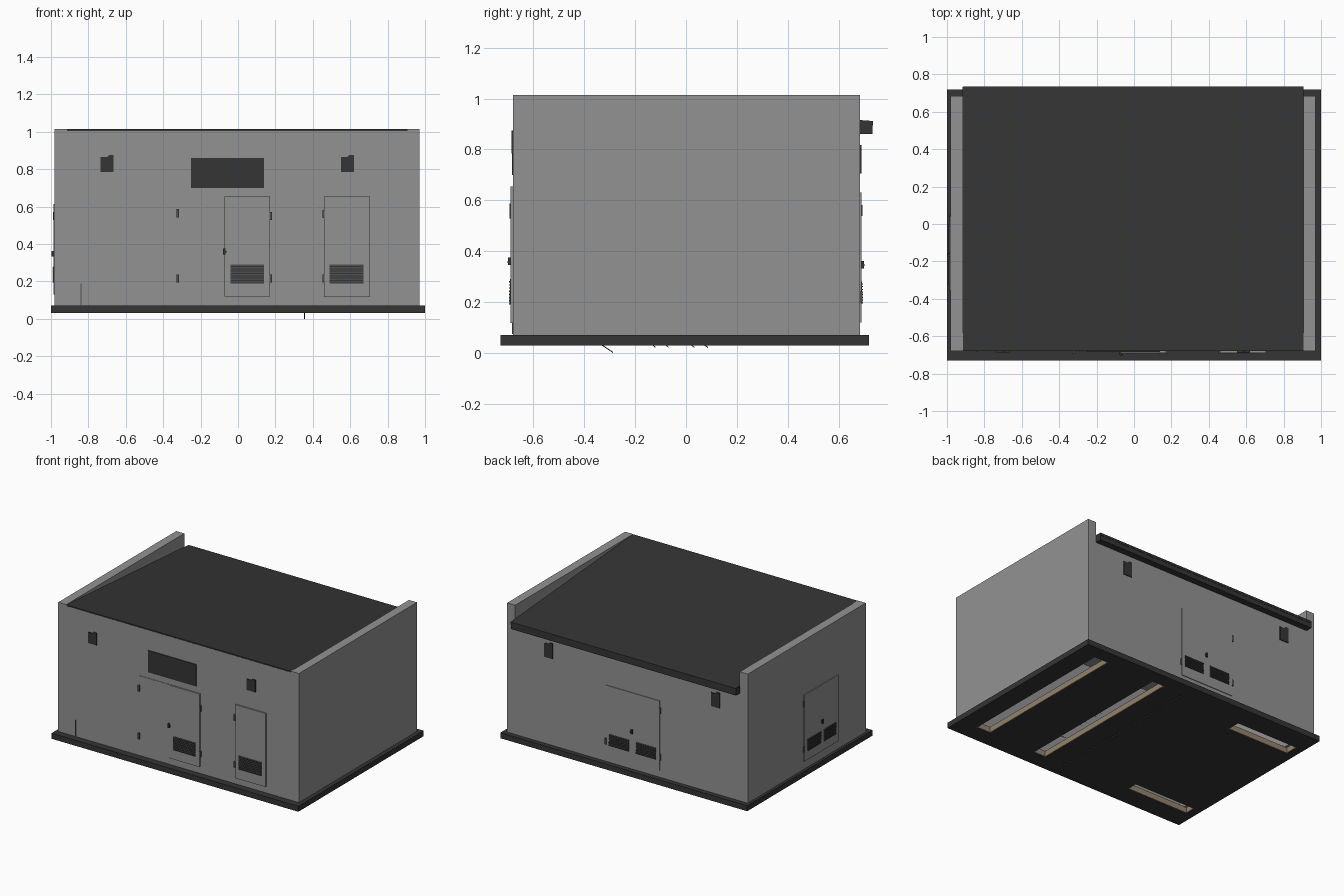
import bpy, bmesh
from mathutils import Matrix, Vector

if "Cube" in bpy.data.objects:
    bpy.data.objects.remove(bpy.data.objects["Cube"])


def mat(name, r, g, b):
    m = bpy.data.materials.new(name)
    m.diffuse_color = (r, g, b, 1)
    m.use_nodes = True
    m.node_tree.nodes["Principled BSDF"].inputs["Base Color"].default_value = m.diffuse_color
    return m


WALL = mat("wall_grey", 0.29, 0.29, 0.29)
DARK = mat("dark_grey", 0.035, 0.035, 0.035)
VENT = mat("vent_grey", 0.08, 0.08, 0.08)
TAN = mat("tan_lining", 0.29, 0.225, 0.155)


def finish(name, bm, material):
    bmesh.ops.recalc_face_normals(bm, faces=bm.faces)
    me = bpy.data.meshes.new(name)
    bm.to_mesh(me)
    bm.free()
    me.materials.append(material)
    ob = bpy.data.objects.new(name, me)
    bpy.context.collection.objects.link(ob)
    return ob


def boxes(name, material, spans):
    """One object from boxes given as (x0, x1, y0, y1, z0, z1)."""
    bm = bmesh.new()
    for x0, x1, y0, y1, z0, z1 in spans:
        size = Matrix.Diagonal((abs(x1 - x0), abs(y1 - y0), abs(z1 - z0), 1))
        mid = Matrix.Translation(((x0 + x1) / 2, (y0 + y1) / 2, (z0 + z1) / 2))
        bmesh.ops.create_cube(bm, size=1, matrix=mid @ size)
    return finish(name, bm, material)


def prism(name, material, pts, offset):
    """Flat outline pushed along an offset."""
    bm = bmesh.new()
    f = bm.faces.new([bm.verts.new(p) for p in pts])
    r = bmesh.ops.extrude_face_region(bm, geom=[f])
    vs = [g for g in r["geom"] if isinstance(g, bmesh.types.BMVert)]
    bmesh.ops.translate(bm, vec=Vector(offset), verts=vs)
    return finish(name, bm, material)


# Wall outlines
X0, X1, Y0, Y1, T = -0.98, 0.97, -0.68, 0.685, 0.065


def on_wall(side, u0, u1, z0, z1, d0, d1):
    """Box on an outside wall: u runs along the wall, d is outward."""
    if side == "front":
        return (u0, u1, Y0 - d1, Y0 - d0, z0, z1)
    if side == "back":
        return (u0, u1, Y1 + d0, Y1 + d1, z0, z1)
    return (X0 - d1, X0 - d0, u0, u1, z0, z1)


# Base slab with floor trenches cut through
slots = [(0.74, 0.86, -0.60, 0.62), (0.255, 0.36, -0.61, 0.62),
         (-0.94, -0.43, 0.455, 0.56), (-0.94, -0.43, -0.58, -0.495)]
slab = boxes("base_slab", DARK, [(-1, 1, -0.73, 0.72, 0.03, 0.07)])
cutter = boxes("slot_cutter", DARK,
               [(a, b, c, d, 0, 0.1) for a, b, c, d in slots]
               + [(0.085, 0.095, -0.62, 0.595, 0.02, 0.04)])
cutter.hide_render = True
mod = slab.modifiers.new("slots", "BOOLEAN")
mod.operation, mod.solver, mod.object = "DIFFERENCE", "EXACT", cutter
bpy.context.view_layer.objects.active = slab
bpy.ops.object.modifier_apply(modifier=mod.name)
bpy.data.objects.remove(cutter)

# Tan lining around every trench
lining = []
for a, b, c, d in slots:
    t, z0, z1 = 0.006, 0.031, 0.072
    lining += [(a, a + t, c, d, z0, z1), (b - t, b, c, d, z0, z1),
               (a, b, c, c + t, z0, z1), (a, b, d - t, d, z0, z1)]
boxes("trench_lining", TAN, lining)

# Small hanging cable ends below the second trench
for i, (y, dy, z) in enumerate([(-0.335, 0.048, 0.0), (-0.135, 0.015, 0.02),
                                (-0.083, 0.015, 0.02), (0.015, 0.018, 0.02),
                                (0.068, 0.018, 0.02)]):
    prism("cable_end_%d" % i, VENT,
          [(0.352, y, 0.032), (0.352, y + dy, z), (0.352, y + dy, z + 0.004),
           (0.352, y, 0.036)], (0.006, 0, 0))

# Walls: two full-height sides, front, and a lower back
boxes("side_walls", WALL, [(X0, X0 + T, Y0, Y1, 0.07, 1.015),
                           (X1 - T, X1, Y0, Y1, 0.07, 1.015)])
boxes("front_wall", WALL, [(X0 + T, X1 - T, Y0, Y0 + T, 0.07, 1.005)])
boxes("back_wall", WALL, [(X0 + T, X1 - T, Y1 - T, Y1, 0.07, 0.90)])
boxes("ceiling", WALL, [(X0 + T, X1 - T, Y0 + T, Y1 - T, 0.87, 0.88)])

# Roof sloping to the back, with its gutter
xa, xb = X0 + T, X1 - T
prism("roof", DARK, [(xa, -0.6795, 1.014), (xa, 0.735, 0.912),
                     (xa, 0.735, 0.895), (xa, -0.6795, 0.997)], (xb - xa, 0, 0))
boxes("gutter", DARK, [(xa - 0.003, xb, Y1, 0.733, 0.86, 0.908)])


# Doors, louvres, hinges and knobs
def louvre(side, name, u0, u1, z0, z1, d):
    boxes(name + "_backing", VENT, [on_wall(side, u0, u1, z0, z1, 0, d + 0.002)])
    n = 8
    p = (z1 - z0) / n
    boxes(name + "_slats", DARK,
          [on_wall(side, u0, u1, z0 + i * p, z0 + (i + 0.4) * p, d, d + 0.006)
           for i in range(n)])


def door(side, name, leaves, vents, hinges, knob=None):
    boxes(name, WALL, [on_wall(side, a, b, z0, z1, 0, d)
                       for a, b, z0, z1, d in leaves])
    d = leaves[0][4]
    for i, (a, b, z0, z1) in enumerate(vents):
        louvre(side, "%s_louvre_%d" % (name, i), a, b, z0, z1, d)
    boxes(name + "_hinges", VENT,
          [on_wall(side, u - 0.006, u + 0.006, z - 0.022, z + 0.022, 0, d + 0.004)
           for u, z in hinges])
    if knob:
        u, z = knob
        boxes(name + "_knob", DARK,
              [on_wall(side, u - 0.008, u + 0.006, z - 0.015, z + 0.015, 0, d + 0.01),
               on_wall(side, u - 0.003, u + 0.01, z - 0.006, z + 0.002, 0, d + 0.012)])


door("front", "front_double_door",
     [(-0.072, 0.172, 0.12, 0.655, 0.01), (-0.32, -0.074, 0.12, 0.655, 0.003)],
     [(-0.04, 0.14, 0.19, 0.29)],
     [(-0.322, 0.565), (-0.322, 0.215), (0.175, 0.55), (0.175, 0.215)],
     (-0.072, 0.36))
door("front", "front_single_door", [(0.46, 0.705, 0.117, 0.655, 0.01)],
     [(0.49, 0.672, 0.19, 0.29)], [(0.457, 0.56), (0.457, 0.215)])
door("back", "back_door", [(-0.27, 0.165, 0.12, 0.63, 0.005)],
     [(-0.02, 0.14, 0.195, 0.28), (-0.24, -0.08, 0.195, 0.28)],
     [(0.168, 0.22), (-0.273, 0.56), (-0.273, 0.22)], (-0.045, 0.347))
door("left", "left_door", [(-0.355, 0.04, 0.13, 0.615, 0.006)],
     [(-0.15, 0.0, 0.195, 0.28), (-0.325, -0.19, 0.195, 0.28)],
     [(0.042, 0.55), (0.042, 0.22)], (-0.165, 0.347))

# Front plate and thin conduit
boxes("front_panel", DARK, [on_wall("front", -0.25, 0.14, 0.70, 0.86, 0, 0.005)])
boxes("conduit", VENT, [on_wall("front", -0.843, -0.837, 0.075, 0.19, 0, 0.004)])

# Notched wall lamps, front and back
for side, y, dy, zs, xs in (("front", Y0, -0.006, 0.785, (-0.735, 0.55)),
                            ("back", Y1, 0.006, 0.705, (-0.755, 0.597))):
    for i, x in enumerate(xs):
        outline = [(0, 0), (0.07, 0), (0.07, 0.09), (0.045, 0.09),
                   (0.035, 0.08), (0, 0.08)]
        if side == "back":
            outline = [(0.07 - u, 1.25 * w) for u, w in outline]
        prism("%s_lamp_%d" % (side, i), DARK,
              [(x + u, y, zs + w) for u, w in outline], (0, dy, 0))
